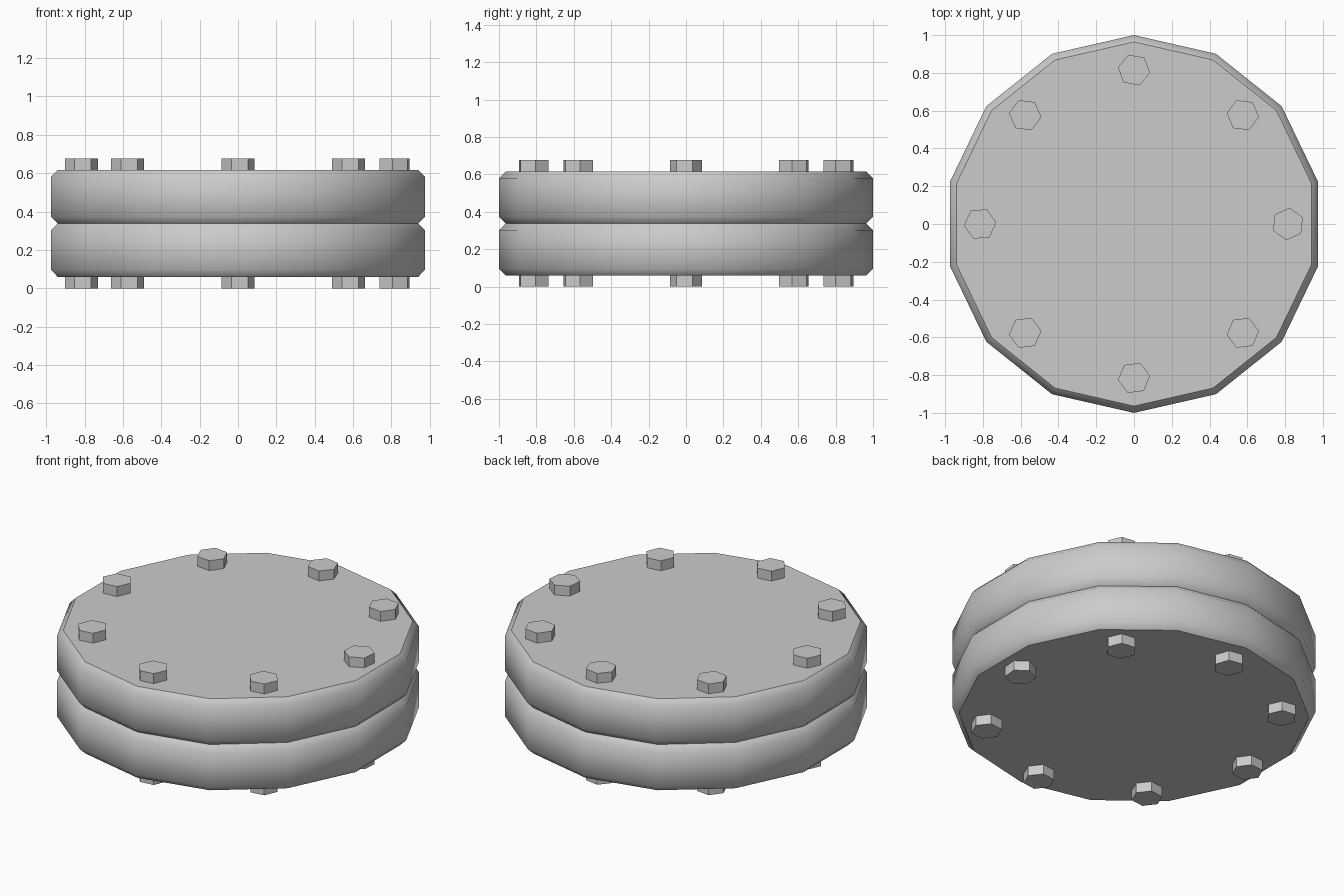
import bpy, bmesh, math

if "Cube" in bpy.data.objects:
    bpy.data.objects.remove(bpy.data.objects["Cube"])

SIDES = 14
CHAMFER = 0.036
HEX_R = 0.086
BOLT_CIRCLE = 0.815
Z_LEVELS = (0.06, 0.338, 0.616)   # disc bottom, seam, disc top
HEIGHT = 0.676


def prism(name, profile, sides, center=(0, 0), start=0.0, smooth=False):
    """Stack polygon rings from (radius, z) pairs and cap both ends."""
    bm = bmesh.new()
    rings = []
    for r, z in profile:
        angles = [start + math.tau * i / sides for i in range(sides)]
        rings.append([bm.verts.new((center[0] + r * math.cos(a),
                                    center[1] + r * math.sin(a), z)) for a in angles])
    for low, high in zip(rings, rings[1:]):
        for i in range(sides):
            j = (i + 1) % sides
            bm.faces.new((low[i], low[j], high[j], high[i])).smooth = smooth
    bm.faces.new(rings[0][::-1])
    bm.faces.new(rings[-1])
    mesh = bpy.data.meshes.new(name)
    bm.to_mesh(mesh)
    bm.free()
    obj = bpy.data.objects.new(name, mesh)
    bpy.context.collection.objects.link(obj)
    return obj


# Two chamfered flange discs, smooth rims and flat caps
for name, z0, z1 in (("lower_flange", Z_LEVELS[0], Z_LEVELS[1]),
                     ("upper_flange", Z_LEVELS[1], Z_LEVELS[2])):
    c = CHAMFER
    prism(name, [(1 - c, z0), (1, z0 + c), (1, z1 - c), (1 - c, z1)],
          SIDES, start=math.pi / 2, smooth=True)

# Ring of hexagonal bolt heads above and nuts below, slightly uneven turns
turns = (24, -7, -10, -7, 5, 7, 7, 7)
for i, turn in enumerate(turns):
    a = math.tau * i / len(turns)
    pos = (BOLT_CIRCLE * math.cos(a), BOLT_CIRCLE * math.sin(a))
    for name, z0, z1 in (("bolt_head", Z_LEVELS[2] - 0.01, HEIGHT),
                         ("bolt_nut", 0.0, Z_LEVELS[0] + 0.01)):
        prism(f"{name}_{i + 1}", [(HEX_R, z0), (HEX_R, z1)], 6, pos, math.radians(turn))
